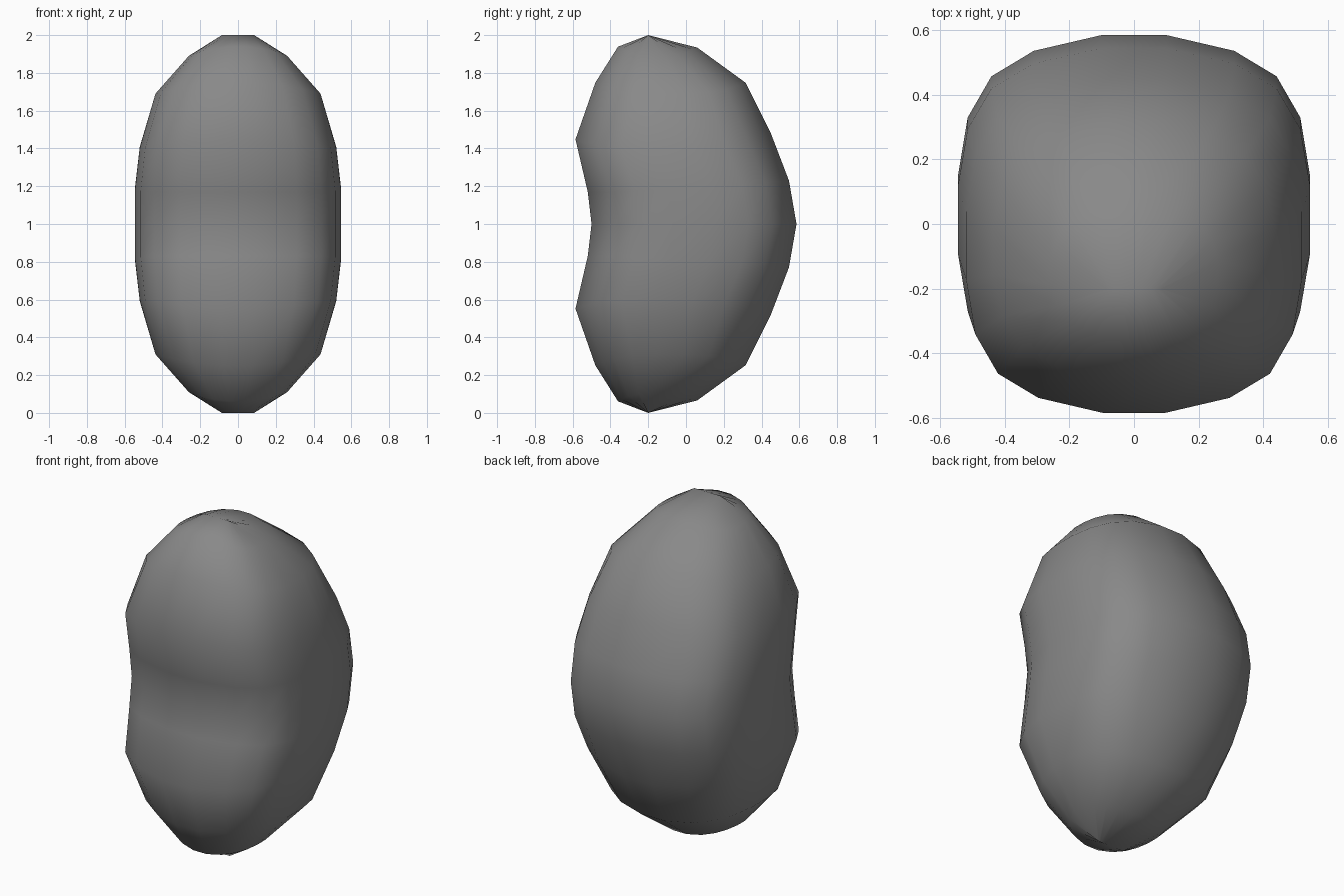
import bpy, bmesh, math

if "Cube" in bpy.data.objects:
    bpy.data.objects.remove(bpy.data.objects["Cube"])

# Quarter outline of a rounded-square ring (unit half-widths)
QUARTER = [(1, .2), (.945, .53), (.81, .765), (.57, .91), (.185, 1)]

# Lower-half rings: front y, front z, back y, back z, half width, side z, roundness
LOWER = [
    (-.20, 0, -.20, 0, .085, 0, 0),
    (-.36, .06, .06, .065, .26, .11, .6),
    (-.48, .25, .315, .25, .437, .31, .3),
    (-.585, .55, .45, .52, .52, .595, 0),
    (-.52, .83, .545, .77, .545, .81, 0),
]
MIDDLE = [(-.50, 1, .585, 1, .545, 1, 0)]
UPPER = [(f, 2 - zf, b, 2 - zb, w, 2 - zs, r)
         for f, zf, b, zb, w, zs, r in reversed(LOWER)]


def outline(roundness):
    pts = []
    for k, (u, v) in enumerate(QUARTER):
        a = math.radians(9 + 18 * k)
        u += (math.cos(a) / math.cos(math.radians(9)) - u) * roundness
        v += (math.sin(a) / math.cos(math.radians(9)) - v) * roundness
        pts.append((u, v))
    left = [(-u, v) for u, v in reversed(pts)]
    half = pts + left
    return half + [(-u, -v) for u, v in half]


# Bean body lofted through the rings
bm = bmesh.new()
rings = []
for yf, zf, yb, zb, w, zs, r in LOWER + MIDDLE + UPPER:
    ring = []
    for u, v in outline(r):
        t = (v + 1) / 2
        z = zf + (zb - zf) * t + (zs - (zf + zb) / 2) * u * u
        ring.append(bm.verts.new((u * w, yf + (yb - yf) * t, z)))
    rings.append(ring)
for a, b in zip(rings, rings[1:]):
    n = len(a)
    for i in range(n):
        j = (i + 1) % n
        bm.faces.new((a[i], a[j], b[j], b[i]))
bmesh.ops.remove_doubles(bm, verts=bm.verts, dist=.0005)
bmesh.ops.recalc_face_normals(bm, faces=bm.faces)
for f in bm.faces:
    f.smooth = True

mesh = bpy.data.meshes.new("bean_body")
bm.to_mesh(mesh)
bm.free()
body = bpy.data.objects.new("bean_body", mesh)
bpy.context.collection.objects.link(body)

# Single grey colour
grey = bpy.data.materials.new("mid grey")
grey.diffuse_color = (.25, .25, .25, 1)
grey.use_nodes = True
grey.node_tree.nodes["Principled BSDF"].inputs["Base Color"].default_value = grey.diffuse_color
mesh.materials.append(grey)
